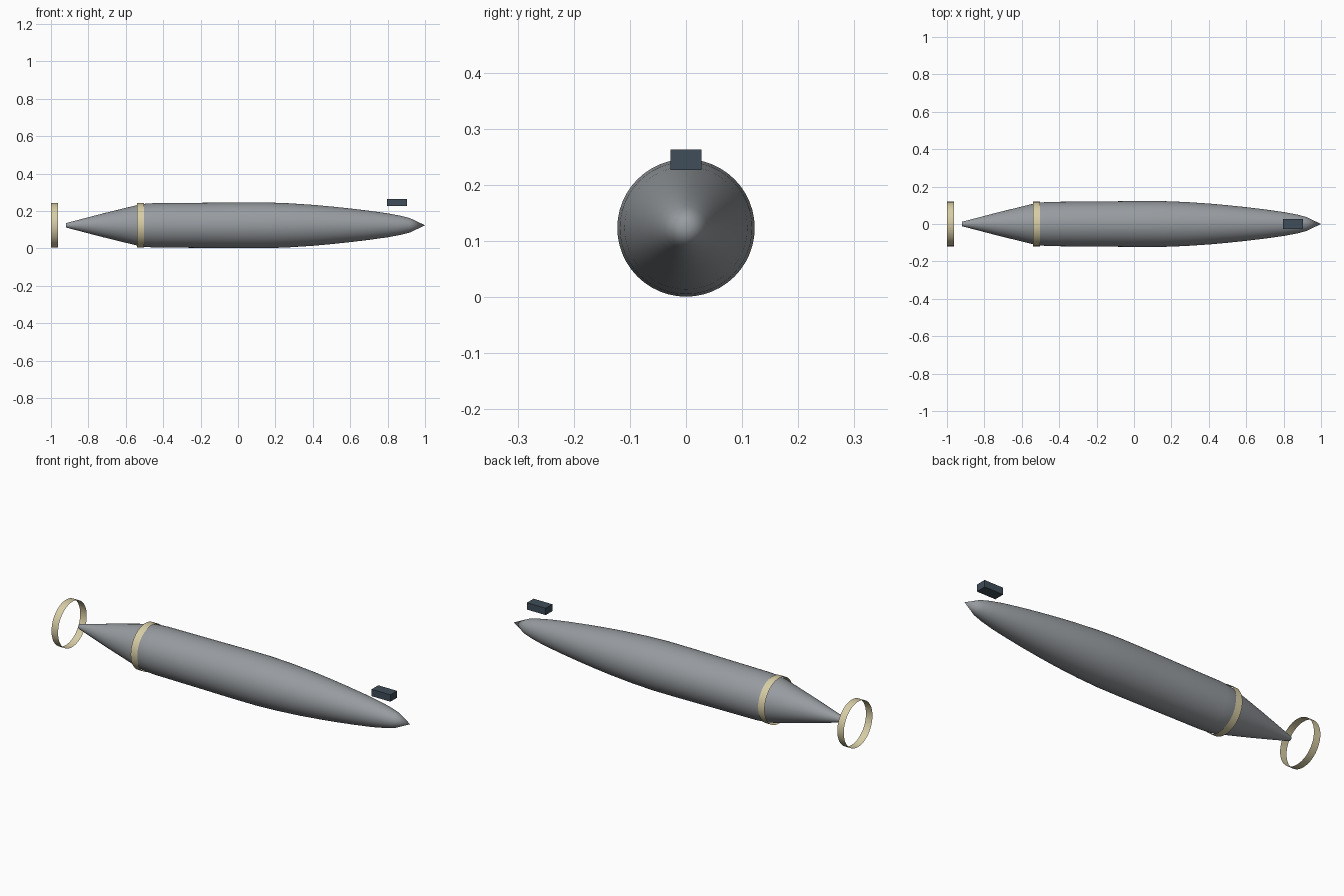
import bpy, math

if "Cube" in bpy.data.objects:
    bpy.data.objects.remove(bpy.data.objects["Cube"])

AXIS_Z = 0.1235
SEGMENTS = 48


def material(name, rgb):
    m = bpy.data.materials.new(name)
    m.diffuse_color = (*rgb, 1.0)
    m.use_nodes = True
    m.node_tree.nodes["Principled BSDF"].inputs["Base Color"].default_value = m.diffuse_color
    return m


grey = material("grey_metal", (0.31, 0.33, 0.35))
cream = material("cream_band", (0.68, 0.61, 0.38))
slate = material("dark_slate", (0.05, 0.075, 0.10))


def lathe(name, profile, mat, caps=False):
    """Revolve (x, radius) points around the long axis; zero radius makes a tip."""
    verts, loops, faces = [], [], []
    for x, r in profile:
        count = SEGMENTS if r > 0 else 1
        loops.append(range(len(verts), len(verts) + count))
        for i in range(count):
            a = 2 * math.pi * i / SEGMENTS
            verts.append((x, r * math.cos(a), AXIS_Z + r * math.sin(a)))
    for a, b in zip(loops, loops[1:]):
        for i in range(SEGMENTS):
            j = (i + 1) % SEGMENTS
            if len(b) == 1:
                faces.append((a[i], b[0], a[j]))
            else:
                faces.append((a[i], b[i], b[j], a[j]))
    if caps:
        faces.append(tuple(loops[0]))
    mesh = bpy.data.meshes.new(name)
    mesh.from_pydata(verts, [], [f[::-1] for f in faces[:-1]] + [faces[-1][::-1]])
    mesh.materials.append(mat)
    # Orient every face outward
    import bmesh
    bm = bmesh.new()
    bm.from_mesh(mesh)
    bmesh.ops.recalc_face_normals(bm, faces=bm.faces)
    bm.to_mesh(mesh)
    bm.free()
    ob = bpy.data.objects.new(name, mesh)
    bpy.context.collection.objects.link(ob)
    bpy.ops.object.select_all(action='DESELECT')
    ob.select_set(True)
    bpy.context.view_layer.objects.active = ob
    bpy.ops.object.shade_smooth_by_angle(angle=math.radians(35))
    return ob


# Streamlined hull: blunt tail, tapered rear, full middle, pointed nose
lathe("hull", [(-0.919, 0.012), (-0.72, 0.064), (-0.54, 0.108), (-0.50, 0.115),
               (-0.45, 0.1185), (-0.2, 0.1205), (0.0, 0.1225), (0.15, 0.1225),
               (0.27, 0.118), (0.4, 0.1095), (0.5, 0.1005), (0.6, 0.090),
               (0.7, 0.078), (0.8, 0.064), (0.87, 0.051), (0.92, 0.038),
               (1.0, 0.0)], grey, caps=True)

# Open bands: behind the tail, at the rear shoulder, and just under the mid skin
for name, x in (("tail_band", -1.0), ("rear_band", -0.54), ("middle_band", -0.08)):
    lathe(name, [(x, 0.119), (x + 0.038, 0.119)], cream)

# Small block above the nose
bpy.ops.mesh.primitive_cube_add(size=1, location=(0.85, 0, 0.245))
block = bpy.context.object
block.name = "nose_block"
block.scale = (0.109, 0.055, 0.036)
block.data.materials.append(slate)
